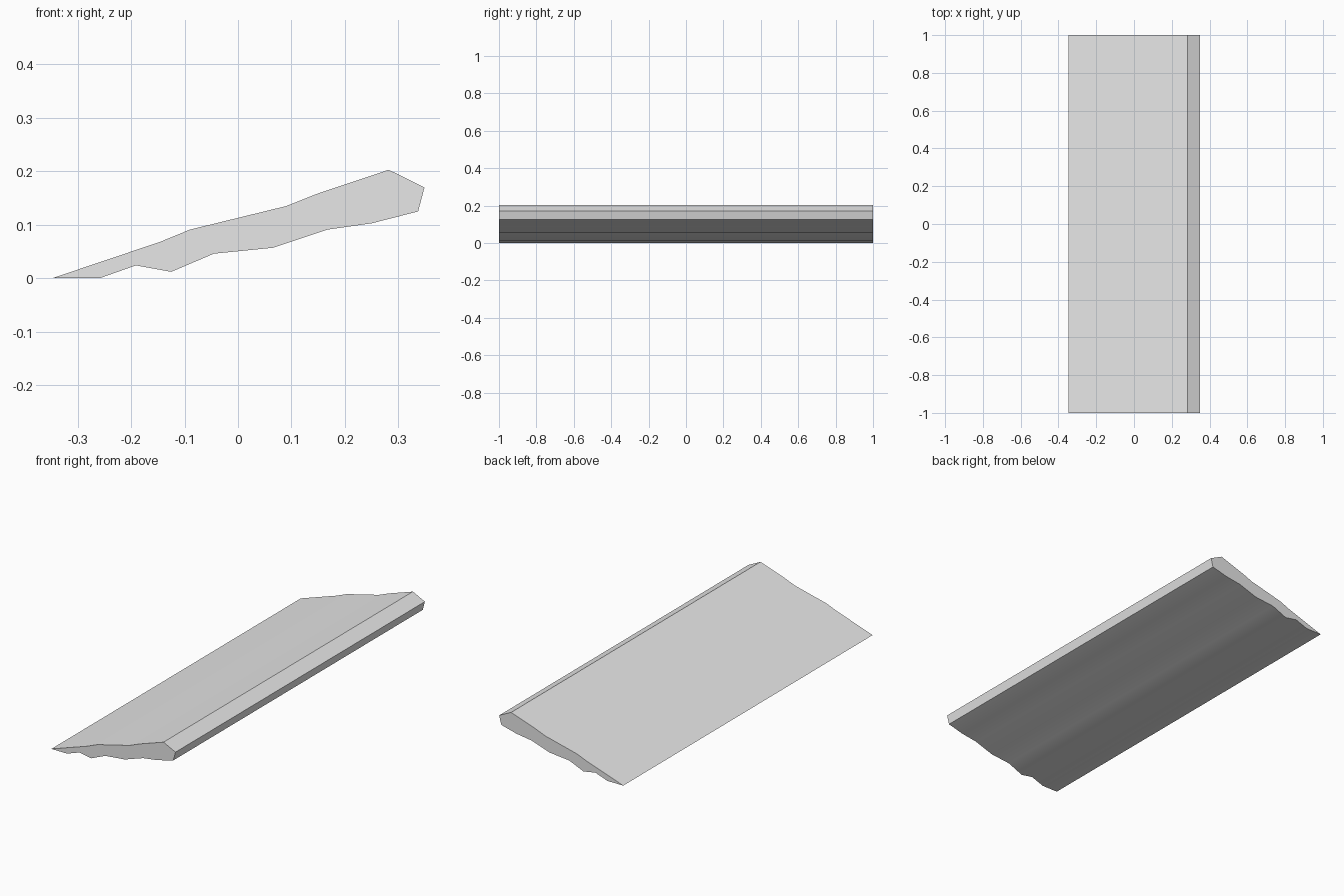
import bpy
import bmesh
import math

cube = bpy.data.objects.get("Cube")
if cube:
    bpy.data.objects.remove(cube, do_unlink=True)

# Plain grey finish
grey = bpy.data.materials.new("plain_grey")
grey.use_nodes = True
colour = (0.8, 0.8, 0.8, 1)
grey.diffuse_color = colour
grey.node_tree.nodes["Principled BSDF"].inputs["Base Color"].default_value = colour

# Cross-section (x, z): wavy underside, thick nose, gently stepped top
underside = [(-0.348, 0), (-0.259, 0), (-0.191, 0.024), (-0.125, 0.012),
             (-0.045, 0.046), (0.065, 0.057), (0.167, 0.091), (0.251, 0.103)]
nose = [(0.337, 0.125), (0.349, 0.17), (0.282, 0.203)]
top = [(0.148, 0.158), (0.09, 0.135), (-0.09, 0.091), (-0.146, 0.068)]
HALF_LENGTH = 1.0


def extrude_profile(name, profile, half_length, material):
    """Extrude an (x, z) outline along y into a closed solid."""
    bm = bmesh.new()
    cap = bm.faces.new([bm.verts.new((x, -half_length, z)) for x, z in profile])
    result = bmesh.ops.extrude_face_region(bm, geom=[cap], use_keep_orig=True)
    moved = [v for v in result["geom"] if isinstance(v, bmesh.types.BMVert)]
    bmesh.ops.translate(bm, verts=moved, vec=(0, 2 * half_length, 0))
    bmesh.ops.recalc_face_normals(bm, faces=bm.faces)
    mesh = bpy.data.meshes.new(name)
    bm.to_mesh(mesh)
    bm.free()
    mesh.materials.append(material)
    obj = bpy.data.objects.new(name, mesh)
    bpy.context.collection.objects.link(obj)
    return obj


# Long sloping moulding strip, smooth along the waves and crisp at the nose
strip = extrude_profile("moulding_strip", underside + nose + top, HALF_LENGTH, grey)
bpy.ops.object.select_all(action="DESELECT")
strip.select_set(True)
bpy.context.view_layer.objects.active = strip
bpy.ops.object.shade_smooth_by_angle(angle=math.radians(40))
